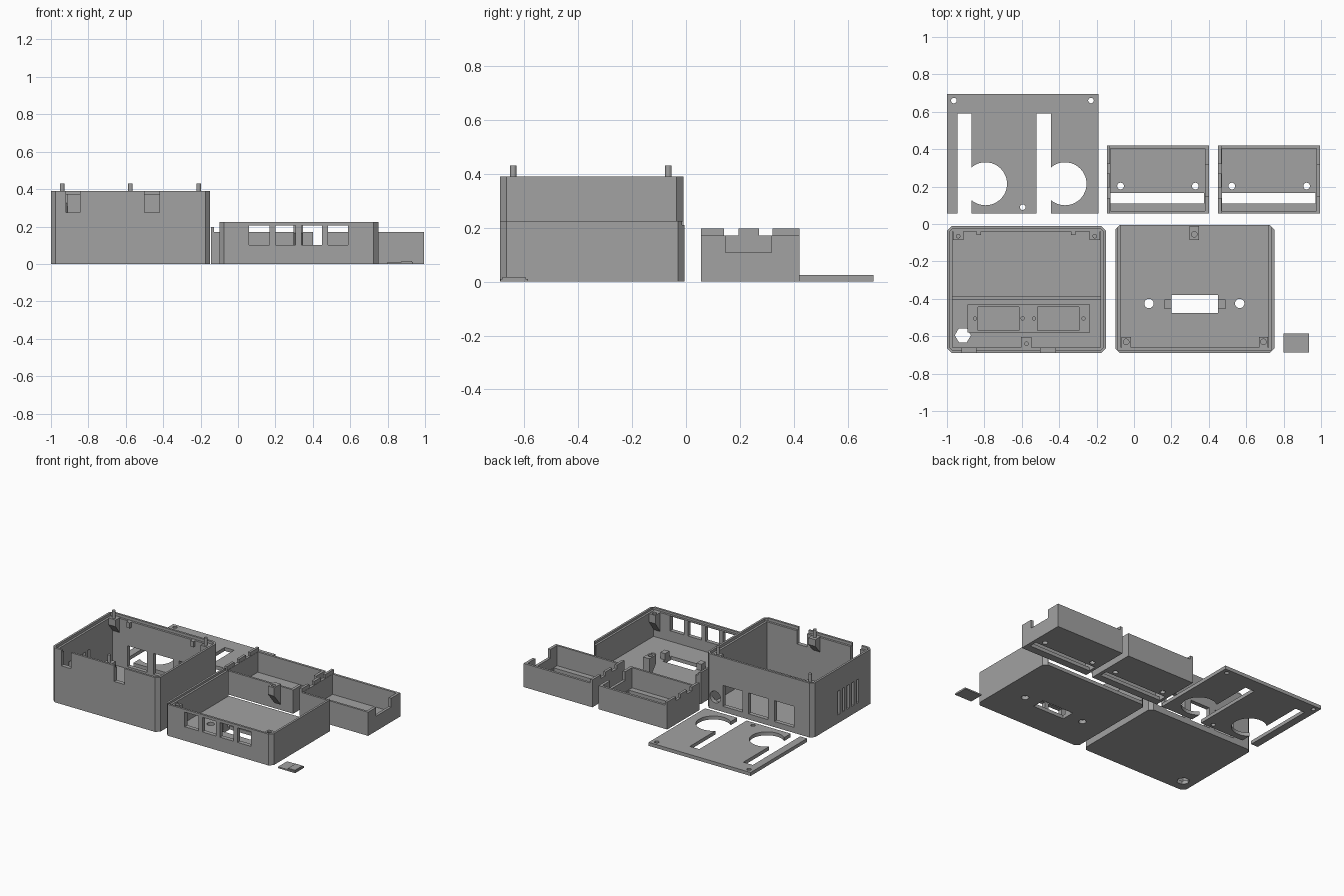
import bpy, bmesh, math

cube = bpy.data.objects.get("Cube")
if cube:
    bpy.data.objects.remove(cube, do_unlink=True)

grey = bpy.data.materials.new("plain_grey")
grey.use_nodes = True
colour = (0.36, 0.36, 0.36, 1)
grey.diffuse_color = colour
shader = next(n for n in grey.node_tree.nodes if n.type == 'BSDF_PRINCIPLED')
shader.inputs["Base Color"].default_value = colour


def prism(name, pts, lo, hi, axis='z'):
    """Extrude a 2D outline: (x,y) along z, (y,z) along x or (x,z) along y."""
    place = {'z': lambda p, t: (p[0], p[1], t),
             'x': lambda p, t: (t, p[0], p[1]),
             'y': lambda p, t: (p[0], t, p[1])}[axis]
    bm = bmesh.new()
    a = [bm.verts.new(place(p, lo)) for p in pts]
    b = [bm.verts.new(place(p, hi)) for p in pts]
    bm.faces.new(a)
    bm.faces.new(b)
    n = len(pts)
    for i in range(n):
        j = (i + 1) % n
        bm.faces.new((a[i], a[j], b[j], b[i]))
    bmesh.ops.recalc_face_normals(bm, faces=bm.faces)
    mesh = bpy.data.meshes.new(name)
    bm.to_mesh(mesh)
    bm.free()
    mesh.materials.append(grey)
    ob = bpy.data.objects.new(name, mesh)
    bpy.context.collection.objects.link(ob)
    return ob


def rect(x0, x1, y0, y1, c=0):
    if not c:
        return [(x0, y0), (x1, y0), (x1, y1), (x0, y1)]
    return [(x0 + c, y0), (x1 - c, y0), (x1, y0 + c), (x1, y1 - c),
            (x1 - c, y1), (x0 + c, y1), (x0, y1 - c), (x0, y0 + c)]


def disc(x, y, r, n=32):
    return [(x + r * math.cos(i * math.tau / n), y + r * math.sin(i * math.tau / n))
            for i in range(n)]


def box(name, x0, x1, y0, y1, z0, z1):
    return prism(name, rect(x0, x1, y0, y1), z0, z1)


def cut(ob, pts, lo, hi, axis='z'):
    """Subtract an extruded outline and discard the cutter."""
    cutter = prism("cutter", pts, lo, hi, axis)
    cutter.hide_render = True
    mod = ob.modifiers.new("cut", 'BOOLEAN')
    mod.operation = 'DIFFERENCE'
    mod.solver = 'EXACT'
    mod.object = cutter
    deps = bpy.context.evaluated_depsgraph_get()
    old = ob.data
    new = bpy.data.meshes.new_from_object(ob.evaluated_get(deps))
    ob.modifiers.clear()
    ob.data = new
    bpy.data.meshes.remove(old)
    bpy.data.objects.remove(cutter, do_unlink=True)


def bracket(name, x0, x1, wall, tip, top, drop):
    """Wedge-shaped screw mount that tapers down towards its wall."""
    pts = [(wall, top), (tip, top), (tip, top - drop * 0.4), (wall, top - drop)]
    return prism(name, pts, x0, x1, 'x')


FLOOR = 0.025

# Deep case with stepped rim
deep = prism("deep_case", rect(-1, -0.15, -0.69, -0.01, 0.025), 0, 0.39)
cut(deep, rect(-0.97, -0.18, -0.66, -0.04), FLOOR, 0.5)
cut(deep, rect(-0.985, -0.165, -0.675, -0.025, 0.015), 0.37, 0.5)
for x0, x1 in ((-0.92, -0.845), (-0.5, -0.42)):
    cut(deep, rect(x0, x1, -0.75, -0.65), 0.275, 0.5)
for x in (-0.85, -0.645, -0.44):
    cut(deep, rect(x, x + 0.155, 0.04, 0.19), -0.06, 0.05, 'y')
cut(deep, disc(-0.225, 0.09, 0.042), -0.06, 0.05, 'y')
for i in range(5):
    y = -0.53 + i * 0.053
    cut(deep, rect(y, y + 0.025, 0.06, 0.23), -1.1, -0.96, 'x')
cut(deep, disc(-0.915, -0.595, 0.043, 6), -0.1, 0.1)

# Deep case interior: divider and twin socket holder
box("divider_wall", -0.975, -0.175, -0.405, -0.385, 0.02, 0.1)
holder = box("socket_holder", -0.89, -0.235, -0.58, -0.43, 0.02, 0.08)
for x in (-0.835, -0.515):
    cut(holder, rect(x, x + 0.22, -0.57, -0.445), 0.035, 0.2)
for x in (-0.85, -0.595, -0.535, -0.27):
    cut(holder, disc(x, -0.505, 0.009, 16), 0.035, 0.2)

# Locating posts on their mounts
for side, x, wall, tip in (("rear_right", -0.94, -0.03, -0.085),
                           ("rear_left", -0.21, -0.03, -0.085),
                           ("front", -0.575, -0.67, -0.605)):
    bracket("post_mount_" + side, x - 0.028, x + 0.028, wall, tip, 0.375, 0.12)
    y = -0.64 if side == "front" else -0.065
    prism("post_" + side, disc(x, y, 0.012, 16), 0.36, 0.43)
for x in (-0.83, -0.325):
    box("rear_nub", x - 0.012, x + 0.012, -0.06, -0.035, 0.33, 0.37)

# Shallow case, open at the back
shallow = prism("shallow_case", rect(-0.1, 0.75, -0.69, -0.005, 0.025), 0, 0.225)
cut(shallow, rect(-0.07, 0.72, -0.66, 0.1), FLOOR, 0.4)
cut(shallow, rect(-0.085, 0.735, -0.675, 0.1), 0.21, 0.4)
for x in (0.06, 0.2, 0.34, 0.48):
    cut(shallow, rect(x, x + 0.108, 0.1, 0.205), -0.75, -0.64, 'y')
cut(shallow, rect(0.2, 0.45, -0.475, -0.38), -0.1, 0.1)
for x in (0.08, 0.565):
    cut(shallow, disc(x, -0.425, 0.025), -0.1, 0.1)
for x in (0.162, 0.45):
    box("connector_block", x, x + 0.038, -0.455, -0.405, 0.02, 0.07)
for name, x, y, wall, tip, top in (("front_right", -0.042, -0.63, -0.67, -0.605, 0.21),
                                   ("front_left", 0.692, -0.63, -0.67, -0.605, 0.21),
                                   ("rear", 0.322, -0.055, -0.01, -0.085, 0.225)):
    mount = bracket("screw_mount_" + name, x - 0.025, x + 0.025, wall, tip, top, 0.15)
    cut(mount, disc(x, y, 0.015, 16), top - 0.05, top + 0.1)

# Flat plate with two keyhole cut-outs
plate = box("mounting_plate", -1, -0.19, 0.055, 0.695, 0, 0.025)
for x in (-0.945, -0.52):
    cut(plate, rect(x, x + 0.075, 0, 0.592), -0.1, 0.1)
    cut(plate, disc(x + 0.151, 0.215, 0.115, 48), -0.1, 0.1)
for x, y in ((-0.963, 0.66), (-0.23, 0.66), (-0.595, 0.09)):
    cut(plate, disc(x, y, 0.015, 20), -0.1, 0.1)

# Pair of small trays
for side, x in (("right", -0.145), ("left", 0.45)):
    tray = box("tray_" + side, x, x + 0.545, 0.055, 0.42, 0, 0.17)
    cut(tray, rect(x + 0.02, x + 0.525, 0.07, 0.403), FLOOR, 0.3)
    cut(tray, rect(x + 0.02, x + 0.52, 0.11, 0.167), -0.1, 0.1)
    cut(tray, rect(x + 0.5, x + 0.6, 0.147, 0.317), 0.107, 0.3)
    for hx in (0.073, 0.473):
        cut(tray, disc(x + hx, 0.203, 0.018, 20), -0.1, 0.1)
    for y0, y1 in ((0.055, 0.14), (0.195, 0.27), (0.32, 0.42)):
        box("tray_tab_" + side, x, x + 0.018, y0, y1, 0.165, 0.197)

# Small loose tile with a raised band
box("small_tile", 0.8, 0.935, -0.688, -0.585, 0, 0.01)
box("tile_band", 0.875, 0.93, -0.68, -0.595, 0.008, 0.017)
